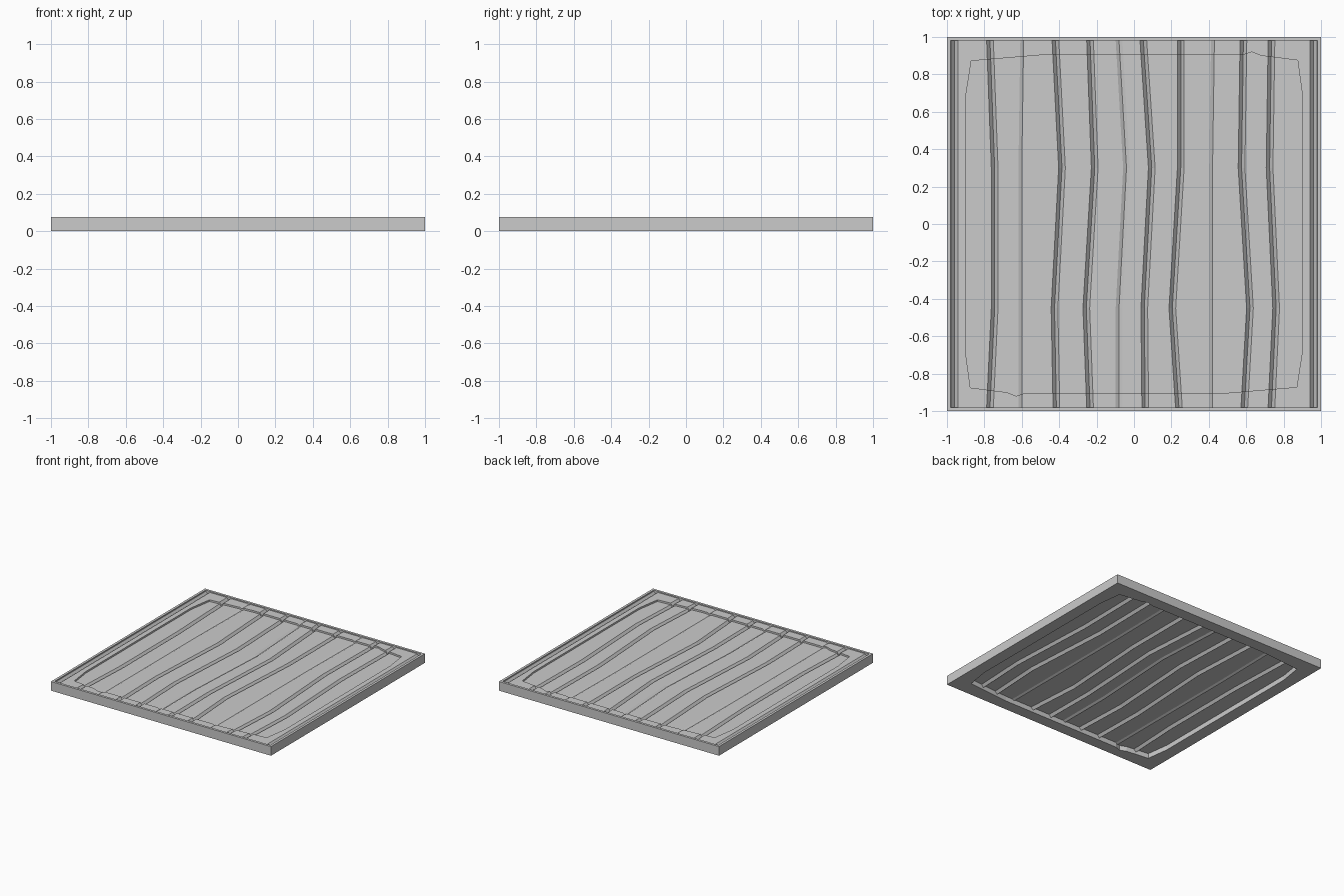
import bpy, bmesh

if "Cube" in bpy.data.objects:
    bpy.data.objects.remove(bpy.data.objects["Cube"])

STATIONS = [-0.98, -0.45, 0.3, 0.98]
# Seams between boards: x at each station, groove depth
SEAMS = [
    ((-0.96, -0.96, -0.96, -0.96), 0.022),
    ((-0.77, -0.745, -0.745, -0.77), 0.022),
    ((-0.60, -0.60, -0.60, -0.59), 0.008),
    ((-0.415, -0.425, -0.385, -0.42), 0.022),
    ((-0.235, -0.255, -0.21, -0.235), 0.022),
    ((-0.08, -0.08, -0.04, -0.08), 0.010),
    ((0.06, 0.055, 0.095, 0.05), 0.022),
    ((0.24, 0.205, 0.25, 0.25), 0.022),
    ((0.42, 0.42, 0.42, 0.43), 0.008),
    ((0.59, 0.62, 0.575, 0.585), 0.022),
    ((0.735, 0.76, 0.725, 0.735), 0.022),
    ((0.96, 0.96, 0.96, 0.96), 0.022),
]


def finish(bm, name):
    bmesh.ops.recalc_face_normals(bm, faces=bm.faces[:])
    me = bpy.data.meshes.new(name)
    bm.to_mesh(me)
    bm.free()
    ob = bpy.data.objects.new(name, me)
    bpy.context.scene.collection.objects.link(ob)
    return ob


def grooved_slab(name, top, thickness=None):
    """Boards with V seams; a flat underside unless a thickness is given."""
    cols = [([-0.98] * 4, top)]
    for xs, depth in SEAMS:
        for off, z in ((-0.018, top), (0, top - depth), (0.018, top)):
            cols.append(([x + off for x in xs], z))
    cols.append(([0.98] * 4, top))
    bm = bmesh.new()
    T = [[bm.verts.new((xs[j], y, z)) for j, y in enumerate(STATIONS)] for xs, z in cols]
    B = [[bm.verts.new((xs[j], y, z - thickness if thickness else 0))
          for j, y in enumerate(STATIONS)] for xs, z in cols]
    n, m = len(cols), len(STATIONS)
    for i in range(n - 1):
        for j in range(m - 1):
            for G in (T, B):
                bm.faces.new((G[i][j], G[i + 1][j], G[i + 1][j + 1], G[i][j + 1]))
        for j in (0, m - 1):
            bm.faces.new((T[i][j], T[i + 1][j], B[i + 1][j], B[i][j]))
    for i in (0, n - 1):
        for j in range(m - 1):
            bm.faces.new((T[i][j], T[i][j + 1], B[i][j + 1], B[i][j]))
    return finish(bm, name)


def prism(name, pts, z0, z1):
    bm = bmesh.new()
    f = bm.faces.new([bm.verts.new((x, y, z0)) for x, y in pts])
    r = bmesh.ops.extrude_face_region(bm, geom=[f])
    for v in r["geom"]:
        if isinstance(v, bmesh.types.BMVert):
            v.co.z = z1
    return finish(bm, name)


def boolean(ob, cutter, operation):
    mod = ob.modifiers.new("cut", "BOOLEAN")
    mod.operation = operation
    mod.solver = "EXACT"
    mod.object = cutter
    bpy.context.view_layer.objects.active = ob
    bpy.ops.object.modifier_apply(modifier=mod.name)


# Square outer rim
bm = bmesh.new()
loops = []
for h, z in ((1, 0), (1, 0.075), (0.98, 0.075), (0.98, 0)):
    loops.append([bm.verts.new((sx * h, sy * h, z))
                  for sx, sy in ((-1, -1), (1, -1), (1, 1), (-1, 1))])
for k in range(4):
    a, b = loops[k], loops[(k + 1) % 4]
    for i in range(4):
        j = (i + 1) % 4
        bm.faces.new((a[i], a[j], b[j], b[i]))
finish(bm, "outer_rim")

# Opening outline, half of it repeated by a half turn
half = [(0.9, -0.68), (0.9, 0.69), (0.875, 0.875), (0.68, 0.9), (0.63, 0.92),
        (0.58, 0.903), (-0.5, 0.903), (-0.87, 0.872)]
outline = half + [(-x, -y) for x, y in half]
opening = prism("opening_cutter", outline, -0.1, 0.2)
opening.hide_render = True

# Border ledge around the opening
ledge = grooved_slab("border_ledge", 0.066)
boolean(ledge, opening, "DIFFERENCE")

# Thin sunken boards filling the opening
boards = grooved_slab("floor_boards", 0.052, 0.012)
boolean(boards, opening, "INTERSECT")

bpy.data.objects.remove(opening, do_unlink=True)
